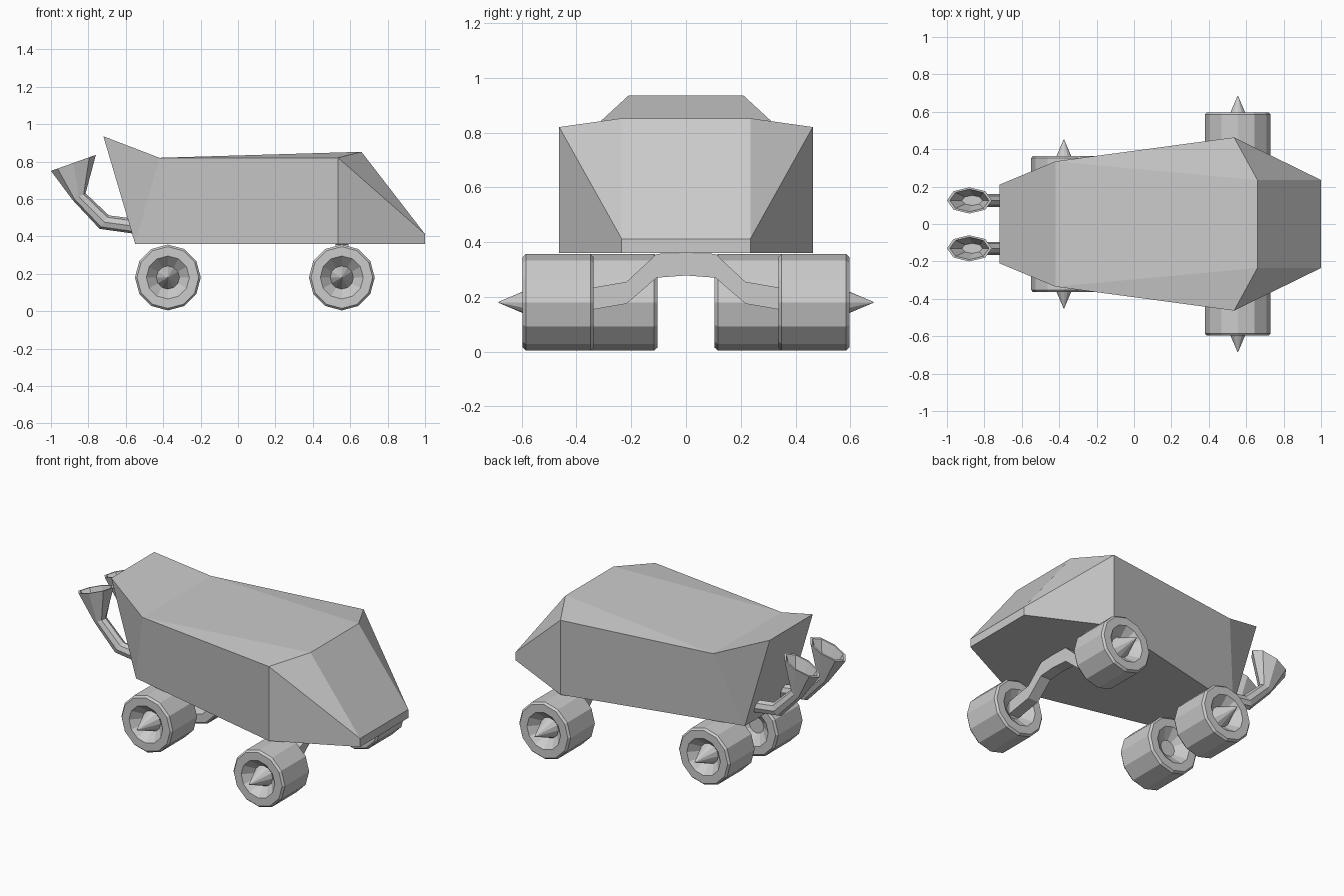
import bpy, bmesh
from math import sin, cos, pi

if "Cube" in bpy.data.objects:
    bpy.data.objects.remove(bpy.data.objects["Cube"])


def make(name, verts, faces):
    me = bpy.data.meshes.new(name)
    bm = bmesh.new()
    vs = [bm.verts.new(v) for v in verts]
    for f in faces:
        bm.faces.new([vs[i] for i in f])
    bmesh.ops.recalc_face_normals(bm, faces=bm.faces)
    bm.to_mesh(me)
    bm.free()
    ob = bpy.data.objects.new(name, me)
    bpy.context.collection.objects.link(ob)
    return ob


def loft(name, rings):
    # skin between equal rings, capped at both ends
    n = len(rings[0])
    verts = [v for r in rings for v in r]
    faces = [(k * n + i, k * n + (i + 1) % n, (k + 1) * n + (i + 1) % n, (k + 1) * n + i)
             for k in range(len(rings) - 1) for i in range(n)]
    faces += [tuple(range(n)), tuple(range(len(verts) - n, len(verts)))]
    return make(name, verts, faces)


# Body: one half of the outline, mirrored across y
half = [(-0.72, 0.21, 0.935), (-0.42, 0.335, 0.82), (0.66, 0.235, 0.852),
        (1.0, 0.235, 0.412), (1.0, 0.235, 0.36), (0.535, 0.463, 0.36),
        (-0.55, 0.21, 0.36), (0.535, 0.463, 0.82)]
A, C, T, N, B, G, D, F = range(8)
verts = half + [(x, -y, z) for x, y, z in half]
side_faces = [(C, T, F), (A, C, D), (C, F, G, D), (F, T, N), (F, N, G), (N, B, G)]
faces = side_faces + [tuple(i + 8 for i in f) for f in side_faces]
strip = [A, C, T, N, B, G, D, A]
faces += [(a, b, b + 8, a + 8) for a, b in zip(strip, strip[1:])]
make("body", verts, faces)

# Wheels: 12-sided lathe profile of (radius, distance outward)
profile = [(0.05, 0.05), (0.115, 0.0), (0.165, 0.0), (0.176, 0.012), (0.176, 0.248),
           (0.165, 0.26), (0.115, 0.26), (0.062, 0.205), (0.0015, 0.348)]
for end, x, y0 in (("front", 0.555, 0.337), ("rear", -0.375, 0.104)):
    for side, s in (("left", 1), ("right", -1)):
        rings = [[(x + r * cos(i * pi / 6), s * (y0 + d), 0.18 + r * sin(i * pi / 6))
                  for i in range(12)] for r, d in profile]
        loft(f"{end}_wheel_{side}", rings)

# Front axle: arched bar, (y, top z, bottom z)
arch = [(0.39, 0.225, 0.145), (0.217, 0.255, 0.175), (0.107, 0.357, 0.27), (0.0, 0.36, 0.278)]
arch += [(-y, t, b) for y, t, b in arch[-2::-1]]
loft("front_axle", [[(0.52, y, t), (0.59, y, t), (0.59, y, b), (0.52, y, b)]
                    for y, t, b in arch])

# Exhausts: rings given by outer point, inner point (x, z) and half width in y
path = [((-0.56, 0.415), (-0.56, 0.495), 0.033), ((-0.74, 0.44), (-0.69, 0.512), 0.035),
        ((-0.885, 0.595), (-0.815, 0.63), 0.035), ((-1.0, 0.75), (-0.76, 0.835), 0.07),
        ((-0.985, 0.755), (-0.775, 0.83), 0.06), ((-0.92, 0.66), (-0.81, 0.70), 0.027)]
for side, yc in (("left", 0.126), ("right", -0.13)):
    rings = []
    for (x0, z0), (x1, z1), w in path:
        ring = []
        for i in range(8):
            c, s = cos(i * pi / 4), sin(i * pi / 4)
            ring.append(((x0 + x1) / 2 + c * (x1 - x0) / 2, yc + w * s,
                         (z0 + z1) / 2 + c * (z1 - z0) / 2))
        rings.append(ring)
    loft(f"exhaust_{side}", rings)
